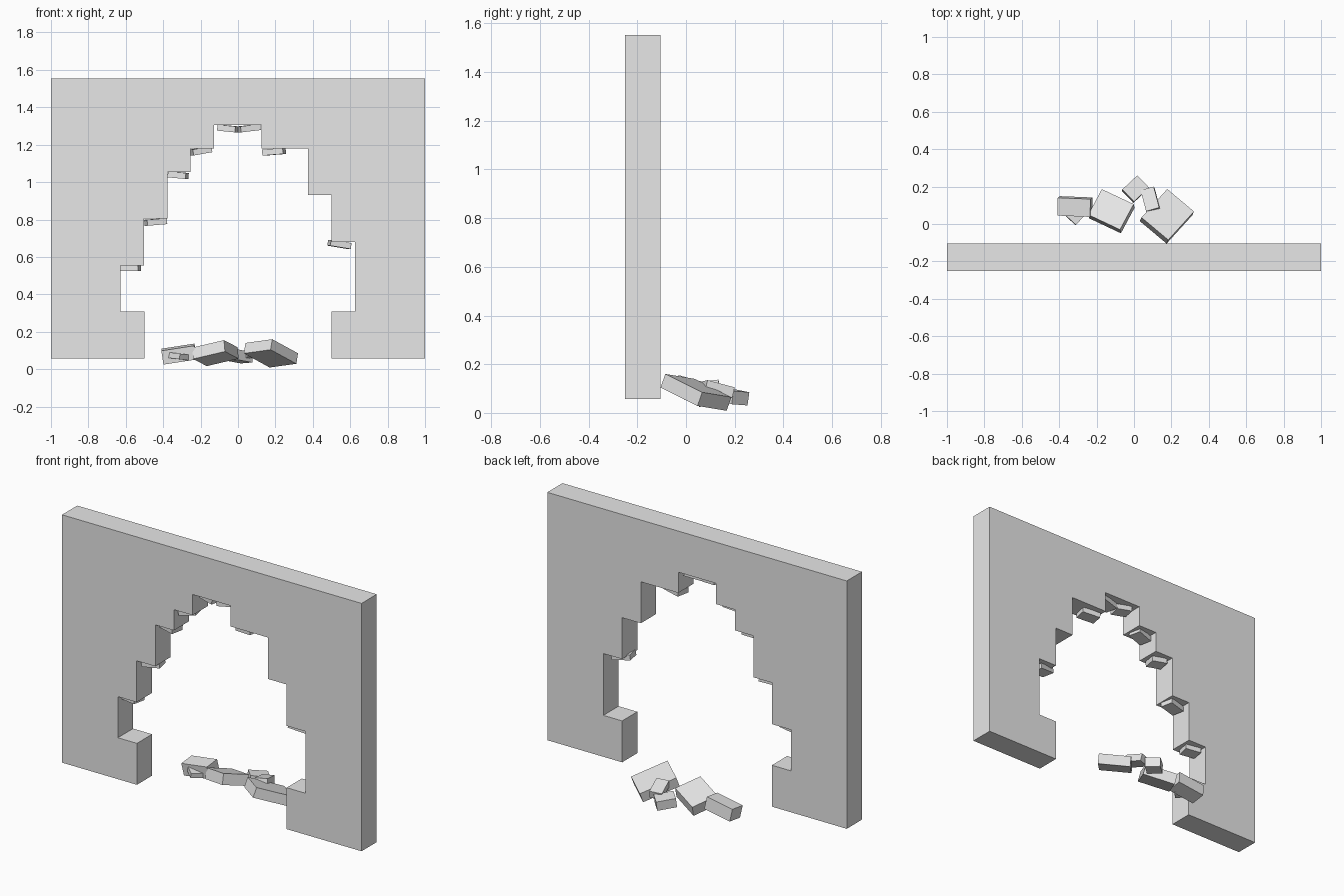
import bpy, bmesh, math
from mathutils import Vector, Matrix

if "Cube" in bpy.data.objects:
    bpy.data.objects.remove(bpy.data.objects["Cube"])

stone = bpy.data.materials.new("grey stone")
stone.diffuse_color = (0.8, 0.8, 0.8, 1)
stone.use_nodes = True
stone.node_tree.nodes["Principled BSDF"].inputs["Base Color"].default_value = stone.diffuse_color


def finish(name, bm):
    bmesh.ops.recalc_face_normals(bm, faces=bm.faces[:])
    mesh = bpy.data.meshes.new(name)
    bm.to_mesh(mesh)
    bm.free()
    mesh.materials.append(stone)
    obj = bpy.data.objects.new(name, mesh)
    bpy.context.collection.objects.link(obj)
    return obj


def extrude_face(name, points, offset):
    """Prism made from one planar face pushed along an offset."""
    bm = bmesh.new()
    face = bm.faces.new([bm.verts.new(p) for p in points])
    ext = bmesh.ops.extrude_face_region(bm, geom=[face], use_keep_orig=True)
    moved = [v for v in ext["geom"] if isinstance(v, bmesh.types.BMVert)]
    bmesh.ops.translate(bm, verts=moved, vec=offset)
    return finish(name, bm)


def block(name, corner, side_a, side_b, thickness):
    """Box from three corners of its top face, thickness downwards."""
    c = Vector(corner)
    a, b = Vector(side_a) - c, Vector(side_b) - c
    b -= a * (a.dot(b) / a.dot(a))
    n = a.cross(b).normalized()
    if n.z > 0:
        n = -n
    extrude_face(name, [c, c + a, c + a + b, c + b], n * thickness)


# Wall with a stepped, broken opening
FRONT, BACK, BASE, TOP = -0.25, -0.105, 0.057, 1.553
opening = [(-0.5, BASE), (-0.5, 0.307), (-0.627, 0.307), (-0.627, 0.555),
           (-0.502, 0.555), (-0.502, 0.805), (-0.377, 0.805), (-0.377, 1.055),
           (-0.253, 1.055), (-0.253, 1.18), (-0.128, 1.18), (-0.128, 1.305),
           (0.125, 1.305), (0.125, 1.18), (0.375, 1.18), (0.375, 0.93),
           (0.5, 0.93), (0.5, 0.68), (0.625, 0.68), (0.625, 0.307),
           (0.5, 0.307), (0.5, BASE)]
outline = [(-1, BASE)] + opening + [(1, BASE), (1, TOP), (-1, TOP)]
extrude_face("broken_wall", [(x, FRONT, z) for x, z in outline],
             (0, BACK - FRONT, 0))

# Chipped stones hanging below the ledges: x range, bottom z at each end
chips = [(-0.63, -0.52, 0.523, 0.525), (-0.5, -0.38, 0.765, 0.775),
         (-0.375, -0.265, 1.025, 1.015), (-0.255, -0.14, 1.14, 1.16),
         (-0.11, 0.0, 1.275, 1.264), (0.0, 0.12, 1.264, 1.278),
         (0.13, 0.255, 1.14, 1.15), (0.48, 0.605, 0.66, 0.64)]
for i, (x0, x1, z0, z1) in enumerate(chips):
    bm = bmesh.new()
    bmesh.ops.create_cube(bm, size=1)
    obj = finish("ledge_chip_%d" % (i + 1), bm)
    pitch = -math.atan2(z1 - z0, x1 - x0)
    yaw = 0.2 if i % 2 else -0.2
    obj.matrix_world = (
        Matrix.Translation(((x0 + x1) / 2, -0.18, (z0 + z1) / 2 + 0.017))
        @ Matrix.Rotation(yaw, 4, 'Z') @ Matrix.Rotation(pitch, 4, 'Y')
        @ Matrix.Diagonal((x1 - x0 - 0.012, 0.08, 0.032, 1)))

# Fallen rubble on the ground behind the wall
block("large_rubble_right", (0.183, -0.085, 0.16), (0.04, 0.035, 0.14),
      (0.323, 0.065, 0.085), 0.06)
block("large_rubble_left", (-0.075, -0.03, 0.155), (-0.245, 0.05, 0.115),
      (-0.01, 0.11, 0.115), 0.064)
block("long_rubble_left", (-0.41, 0.045, 0.098), (-0.235, 0.038, 0.125),
      (-0.405, 0.14, 0.11), 0.075)
block("small_rubble_left", (-0.31, -0.005, 0.083), (-0.37, 0.05, 0.09),
      (-0.25, 0.06, 0.075), 0.03)
block("small_rubble_back", (0.0, 0.12, 0.105), (-0.062, 0.185, 0.1),
      (0.08, 0.195, 0.09), 0.055)
block("small_rubble_middle", (0.035, 0.18, 0.1), (0.105, 0.2, 0.105),
      (0.07, 0.07, 0.13), 0.045)
